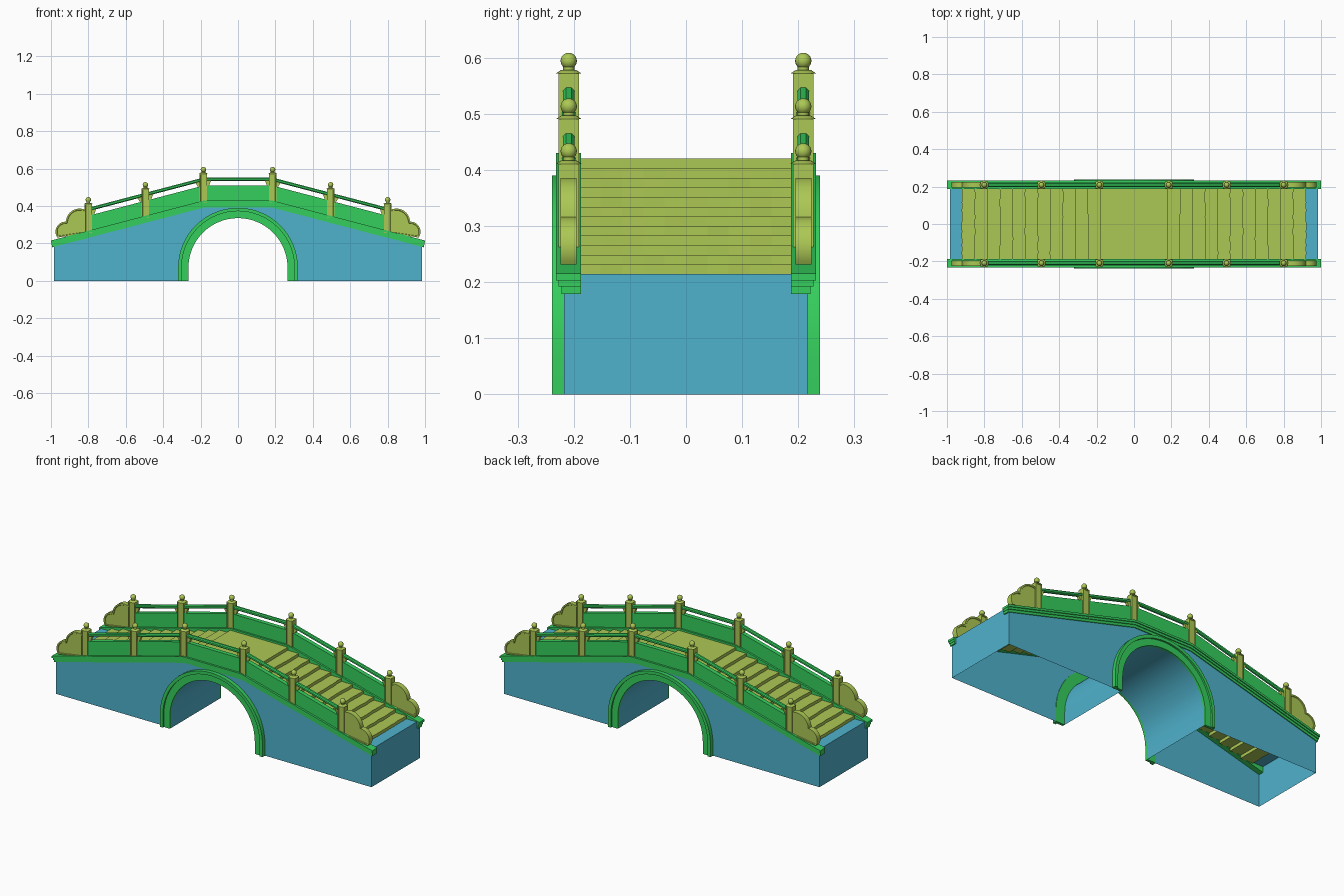
import bpy, bmesh, math, random
from mathutils import Matrix, Vector

random.seed(4)
if "Cube" in bpy.data.objects:
    bpy.data.objects.remove(bpy.data.objects["Cube"])


def material(name, rgb):
    m = bpy.data.materials.new(name)
    m.use_nodes = True
    m.diffuse_color = (*rgb, 1)
    m.node_tree.nodes["Principled BSDF"].inputs["Base Color"].default_value = (*rgb, 1)
    return m


BLUE = material("blue_stone", (0.078, 0.445, 0.604))
GREEN = material("green_paint", (0.036, 0.62, 0.11))
OLIVE = material("olive_wood", (0.413, 0.578, 0.089))

FLAT, SLOPE = 0.18, 0.262      # half length of the level crown, fall of the ramps
WALL_Y, RAIL_Y = 0.217, 0.209


def crown(x):
    """Height of the cornice top at x."""
    return 0.43 - SLOPE * max(0, abs(x) - FLAT)


def finish(bm, name, mat, mirror="", bevel=0, smooth=False, fix=True):
    if fix:
        bmesh.ops.recalc_face_normals(bm, faces=bm.faces)
    me = bpy.data.meshes.new(name)
    bm.to_mesh(me)
    bm.free()
    me.materials.append(mat)
    ob = bpy.data.objects.new(name, me)
    bpy.context.collection.objects.link(ob)
    if bevel:
        mod = ob.modifiers.new("Bevel", 'BEVEL')
        mod.width, mod.segments, mod.limit_method = bevel, 1, 'ANGLE'
        mod.angle_limit = math.radians(50)
    if mirror:
        mod = ob.modifiers.new("Mirror", 'MIRROR')
        mod.use_axis = ("x" in mirror, "y" in mirror, False)
    if smooth:
        bpy.ops.object.select_all(action='DESELECT')
        ob.select_set(True)
        bpy.context.view_layer.objects.active = ob
        bpy.ops.object.shade_smooth_by_angle(angle=math.radians(35))
    return ob


def prism(bm, pts, y0, y1):
    """Extrude an x-z outline from y0 to y1."""
    face = bm.faces.new([bm.verts.new((x, y0, z)) for x, z in pts])
    ext = bmesh.ops.extrude_face_region(bm, geom=[face], use_keep_orig=True)
    moved = [g for g in ext["geom"] if isinstance(g, bmesh.types.BMVert)]
    bmesh.ops.translate(bm, verts=moved, vec=(0, y1 - y0, 0))


def box(bm, lo, hi):
    lo, hi = Vector(lo), Vector(hi)
    m = Matrix.Translation((lo + hi) / 2) @ Matrix.Diagonal((*(hi - lo), 1))
    return bmesh.ops.create_cube(bm, size=1, matrix=m)["verts"]


def strip(name, low, high, y0, y1, end, bevel=0):
    """Band following the line of the bridge, on both sides."""
    xs = (-end, -FLAT, FLAT, end)
    pts = [(x, crown(x) + low) for x in xs] + [(x, crown(x) + high) for x in reversed(xs)]
    bm = bmesh.new()
    prism(bm, pts, y0, y1)
    finish(bm, name, GREEN, "y", bevel)


def arch(r, steps=32):
    """Round arch on straight legs, from left foot to right foot."""
    arc = [(-r * math.cos(math.pi * i / steps), 0.07 + r * math.sin(math.pi * i / steps))
           for i in range(steps + 1)]
    return [(-r, 0)] + arc + [(r, 0)]


# Body: side walls, tunnel and end walls, open below and under the deck
bm = bmesh.new()
END, LAND_X, LAND_Z = 0.985, 0.92, 0.214
outline = arch(0.265) + [(END, 0), (END, LAND_Z), (FLAT, 0.42), (-FLAT, 0.42),
                         (-END, LAND_Z), (-END, 0)]
front = [bm.verts.new((x, -WALL_Y, z)) for x, z in outline]
back = [bm.verts.new((x, WALL_Y, z)) for x, z in outline]
bm.faces.new(front)
bm.faces.new(back[::-1])
n_arch = len(outline) - 6
for i in list(range(n_arch - 1)) + [n_arch, n_arch + 4]:
    j = (i + 1) % len(outline)
    bm.faces.new((front[j], front[i], back[i], back[j]))
for i, sx in ((n_arch + 1, 1), (n_arch + 4, -1)):      # landings
    inner = [bm.verts.new((sx * LAND_X, y, LAND_Z)) for y in (WALL_Y, -WALL_Y)]
    bm.faces.new((front[i], back[i], *inner))
finish(bm, "bridge_body", BLUE, smooth=True)

# Arch mouldings
for name, r0, r1, y1 in (("arch_inner_ring", 0.265, 0.302, 0.229),
                         ("arch_outer_ring", 0.302, 0.32, 0.239)):
    bm = bmesh.new()
    prism(bm, arch(r1) + arch(r0)[::-1], WALL_Y - 0.003, y1)
    finish(bm, name, GREEN, "y", smooth=True)

# Cornice, parapet and handrail
strip("cornice_top", -0.012, 0, 0.187, 0.232, 1.0)
strip("cornice_middle", -0.024, -0.012, 0.187, 0.227, 0.997)
strip("cornice_base", -0.038, -0.024, 0.187, 0.222, 0.994)
strip("parapet", -0.002, 0.08, 0.197, 0.221, 0.8)
strip("handrail", 0.104, 0.123, 0.199, 0.219, 0.8, 0.005)

# Deck platform and stepped planks with slightly uneven edges
bm = bmesh.new()
box(bm, (-FLAT, -0.19, 0.39), (FLAT, 0.19, 0.42))
finish(bm, "deck_platform", OLIVE)
STEPS = 11
going, rise = (LAND_X - FLAT) / STEPS, (0.42 - LAND_Z) / (STEPS + 1)
bm = bmesh.new()
for k in range(STEPS):
    x0, top = FLAT + k * going, 0.42 - (k + 1) * rise
    verts = box(bm, (x0 - 0.01, -0.19, top - 0.022), (x0 + going, 0.19, top))
    edges = {e for v in verts for e in v.link_edges if abs(e.verts[0].co.y - e.verts[1].co.y) > 0.1
             and e.verts[0].co.x > x0}
    cut = bmesh.ops.subdivide_edges(bm, edges=list(edges), cuts=9)
    wobble = {}
    for v in (g for g in cut["geom_inner"] if isinstance(g, bmesh.types.BMVert)):
        v.co.x += wobble.setdefault(round(v.co.y, 3), random.uniform(-0.003, 0.002))
finish(bm, "stair_planks", OLIVE, "x")

# Posts with recessed panels, caps and ball finials
for label, x in (("crown", 0.185), ("middle", 0.495), ("end", 0.8)):
    top = crown(x) + 0.143
    bm = bmesh.new()
    box(bm, (x - 0.02, RAIL_Y - 0.0185, crown(x) - 0.012), (x + 0.02, RAIL_Y + 0.0185, top))
    sides = [f for f in bm.faces if abs(f.normal.y) > 0.9]
    bmesh.ops.inset_individual(bm, faces=sides, thickness=0.007, depth=0)
    bmesh.ops.inset_individual(bm, faces=sides, thickness=0.002, depth=-0.003)
    finish(bm, label + "_post", OLIVE, "xy")

    bm = bmesh.new()
    for z, r0, r1, h in ((0, 0.023, 0.014, 0.006), (0.006, 0.010, 0.010, 0.006)):
        bmesh.ops.create_cone(bm, cap_ends=True, segments=16, radius1=r0, radius2=r1, depth=h,
                              matrix=Matrix.Translation((x, RAIL_Y, top + z + h / 2)))
    bmesh.ops.create_uvsphere(bm, u_segments=20, v_segments=12, radius=0.0145,
                              matrix=Matrix.Translation((x, RAIL_Y, top + 0.0225)))
    finish(bm, label + "_post_finial", OLIVE, "xy", smooth=True)

    # Small brackets carrying the handrail beside each post
    bm = bmesh.new()
    for s in (-1, 1):
        if label == "end" and s > 0:
            continue
        xs = (x + s * 0.018, x + s * 0.042)
        pts = [(xs[0], crown(xs[0]) + 0.08), (x + s * 0.03, crown(xs[0]) + 0.08),
               (xs[1], crown(xs[1]) + 0.106), (xs[0], crown(xs[0]) + 0.106)]
        prism(bm, pts, 0.201, 0.217)
    finish(bm, label + "_rail_brackets", OLIVE, "xy")

# Lobed end stones stepping down beyond the last posts
def lobe(cx, cz, r, start, stop, n=14):
    return [(cx + r * math.cos(math.radians(start + (stop - start) * i / n)),
             cz + r * math.sin(math.radians(start + (stop - start) * i / n))) for i in range(n + 1)]


bm = bmesh.new()
pts = [(0.81, crown(0.81) - 0.01), (0.81, 0.38)]
pts += lobe(0.847, 0.313, 0.073, 100, 2) + lobe(0.922, 0.262, 0.054, 88, -35)
prism(bm, pts, 0.195, 0.224)
bm.normal_update()
sides = [f for f in bm.faces if len(f.verts) > 4]
bmesh.ops.recalc_face_normals(bm, faces=bm.faces)
bmesh.ops.inset_individual(bm, faces=sides, thickness=0.008, depth=0)
bmesh.ops.inset_individual(bm, faces=sides, thickness=0.002, depth=-0.003)
finish(bm, "end_stone", OLIVE, "xy", smooth=True)
